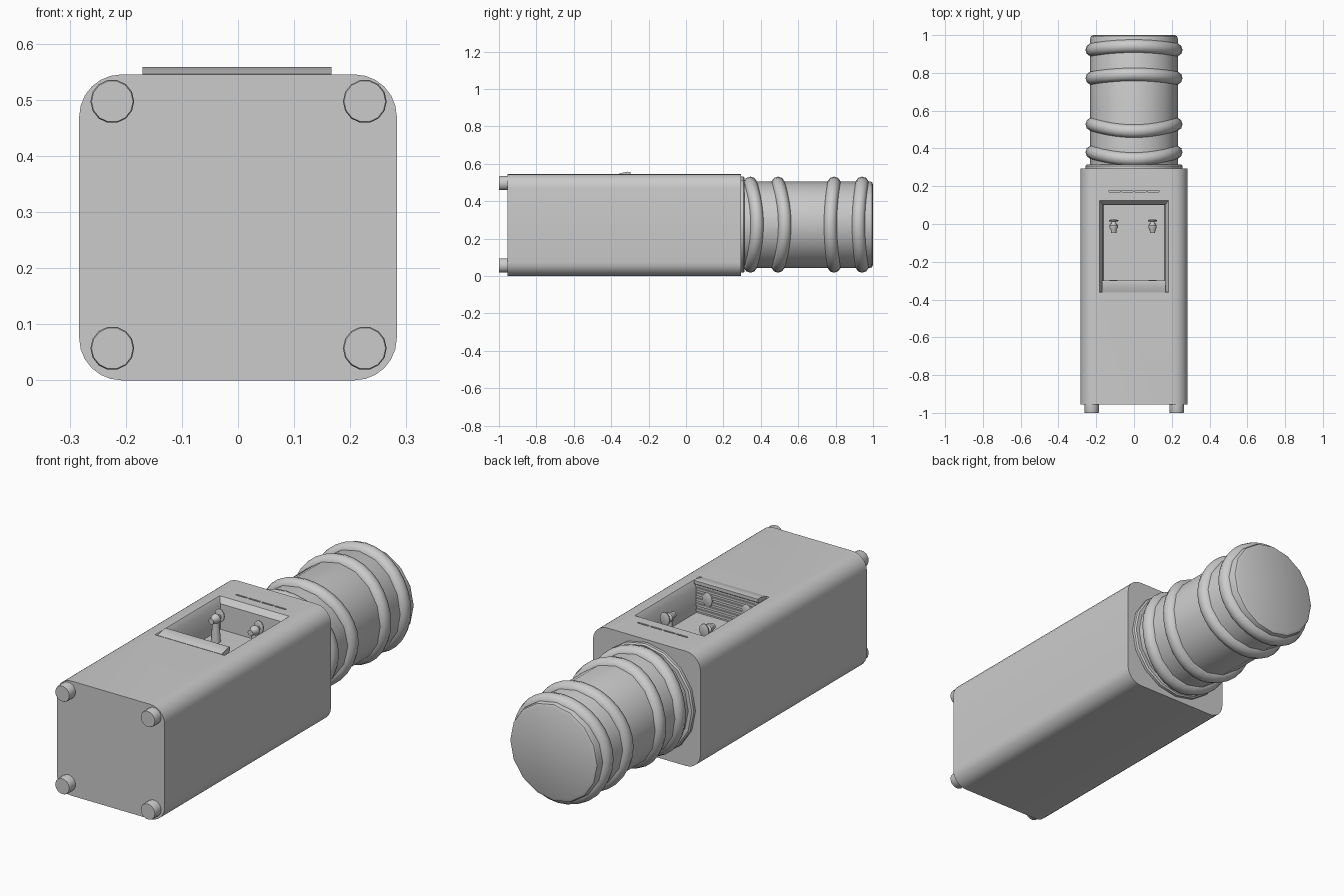
import bpy, bmesh, math

if "Cube" in bpy.data.objects:
    bpy.data.objects.remove(bpy.data.objects["Cube"])

BODY_TOP = 0.545
MID = 0.275          # height of the bottle axis
FLOOR = 0.40         # floor of the dispenser recess


def finish(name, bm, angle=35):
    bmesh.ops.recalc_face_normals(bm, faces=bm.faces[:])
    me = bpy.data.meshes.new(name)
    bm.to_mesh(me)
    bm.free()
    ob = bpy.data.objects.new(name, me)
    bpy.context.collection.objects.link(ob)
    smooth(ob, angle)
    return ob


def smooth(ob, angle=35):
    bpy.ops.object.select_all(action='DESELECT')
    ob.select_set(True)
    bpy.context.view_layer.objects.active = ob
    bpy.ops.object.shade_smooth_by_angle(angle=math.radians(angle))


def loft(name, rings, closed=False, angle=35):
    """Skin a list of point rings, capping the ends unless closed."""
    bm = bmesh.new()
    rows = [[bm.verts.new(p) for p in r] for r in rings]
    n = len(rows[0])
    pairs = list(zip(rows, rows[1:])) + ([(rows[-1], rows[0])] if closed else [])
    for a, b in pairs:
        for i in range(n):
            j = (i + 1) % n
            bm.faces.new((a[i], a[j], b[j], b[i]))
    if not closed:
        bm.faces.new(rows[0])
        bm.faces.new(rows[-1])
    return finish(name, bm, angle)


def circle(r, y, x=0, z=MID, n=16, flat=1):
    return [(x + r * math.cos(2 * math.pi * i / n), y,
             z + flat * r * math.sin(2 * math.pi * i / n)) for i in range(n)]


def lathe_y(name, profile, x=0, z=MID, n=16, flat=1):
    return loft(name, [circle(r, y, x, z, n, flat) for r, y in profile])


def box(name, x0, x1, y0, y1, z0, z1):
    return loft(name, [[(x0, y0, z), (x1, y0, z), (x1, y1, z), (x0, y1, z)] for z in (z0, z1)])


def cut(ob, cutter):
    m = ob.modifiers.new("cut", 'BOOLEAN')
    m.operation, m.solver, m.object = 'DIFFERENCE', 'EXACT', cutter
    bpy.context.view_layer.objects.active = ob
    bpy.ops.object.modifier_apply(modifier="cut")
    bpy.data.objects.remove(cutter)


# Cabinet: rounded square section along y
def section(y, hw=0.283, rad=0.075, seg=6):
    pts = []
    for k, (sx, sz) in enumerate([(1, 1), (-1, 1), (-1, -1), (1, -1)]):
        cx = sx * (hw - rad)
        cz = BODY_TOP / 2 + sz * (BODY_TOP / 2 - rad)
        for i in range(seg + 1):
            a = math.pi / 2 * (k + i / seg)
            pts.append((cx + rad * math.cos(a), y, cz + rad * math.sin(a)))
    return pts


body = loft("cabinet", [section(-0.955), section(0.295)])

# Dispenser recess with a sloped rim and straight well
cut(body, loft("recess_cutter", [
    [(-w, y0, z), (w, y0, z), (w, y1, z), (-w, y1, z)]
    for w, y0, y1, z in [(0.162, -0.350, 0.100, FLOOR),
                         (0.165, -0.355, 0.103, 0.52),
                         (0.183, -0.363, 0.124, BODY_TOP),
                         (0.183, -0.363, 0.124, 0.60)]]))

# Row of narrow vent slots above the recess
for i in range(4):
    x = -0.102 + i * 0.068
    cut(body, box("slot_cutter", x - 0.030, x + 0.030, 0.170, 0.178, BODY_TOP - 0.01, 0.60))
smooth(body)

# Drip tray: raised lip across the lower end of the recess
tray = [(-0.362, FLOOR - 0.01), (-0.362, 0.546), (-0.345, 0.551), (-0.315, 0.558),
        (-0.298, 0.556), (-0.298, 0.540), (-0.310, 0.532), (-0.310, FLOOR - 0.01)]
loft("drip_tray", [[(x, y, z) for y, z in tray] for x in (-0.170, 0.167)])

# Tray grille slats
for i in range(5):
    z = FLOOR + 0.010 + i * 0.025
    box("grille_slat", -0.160, 0.160, -0.311, -0.302, z, z + 0.012)

# Taps, each with a stem, spout, lever and drip target on the tray
for x in (-0.108, 0.098):
    bm = bmesh.new()
    bmesh.ops.create_cone(bm, cap_ends=True, segments=12, radius1=0.022, radius2=0.014, depth=0.12)
    bmesh.ops.translate(bm, verts=bm.verts, vec=(x, -0.012, FLOOR + 0.055))
    finish("tap_stem", bm)
    lathe_y("tap_spout", [(0.010, 0.018), (0.012, 0.004), (0.022, -0.008), (0.022, -0.020),
                          (0.015, -0.032), (0.014, -0.048)], x, 0.508, 12)
    lathe_y("tap_lever", [(0.018, 0.012), (0.025, 0.015), (0.025, 0.020), (0.018, 0.023)],
            x, 0.512, 12, 1.25)
    lathe_y("drip_target", [(0.025, -0.308), (0.025, -0.300), (0.018, -0.296)], x, 0.480, 12, 1.4)

# Feet on the base
for x in (-0.224, 0.226):
    for z in (0.057, 0.497):
        lathe_y("foot", [(0.037, -1.0), (0.039, -0.995), (0.039, -0.95)], x, z, 14)

# Collar and bottle
lathe_y("bottle_collar", [(0.257, 0.29), (0.257, 0.308), (0.250, 0.314)])
lathe_y("bottle", [(0.232, 0.30), (0.232, 0.982), (0.228, 0.994), (0.215, 1.0)])


# Wavy ribs round the bottle
def rib(y0, wave, major=0.221, minor=0.036, n=32, m=10):
    rings = []
    for i in range(n):
        a = 2 * math.pi * i / n
        yc = y0 + wave * math.cos(2 * a)
        ring = []
        for j in range(m):
            b = 2 * math.pi * j / m
            r = major + minor * math.cos(b)
            ring.append((r * math.cos(a), yc + minor * math.sin(b), MID + r * math.sin(a)))
        rings.append(ring)
    loft("bottle_rib", rings, closed=True, angle=60)


for y, wave in [(0.362, 0.018), (0.510, 0.018), (0.782, -0.010), (0.932, -0.010)]:
    rib(y, wave)
